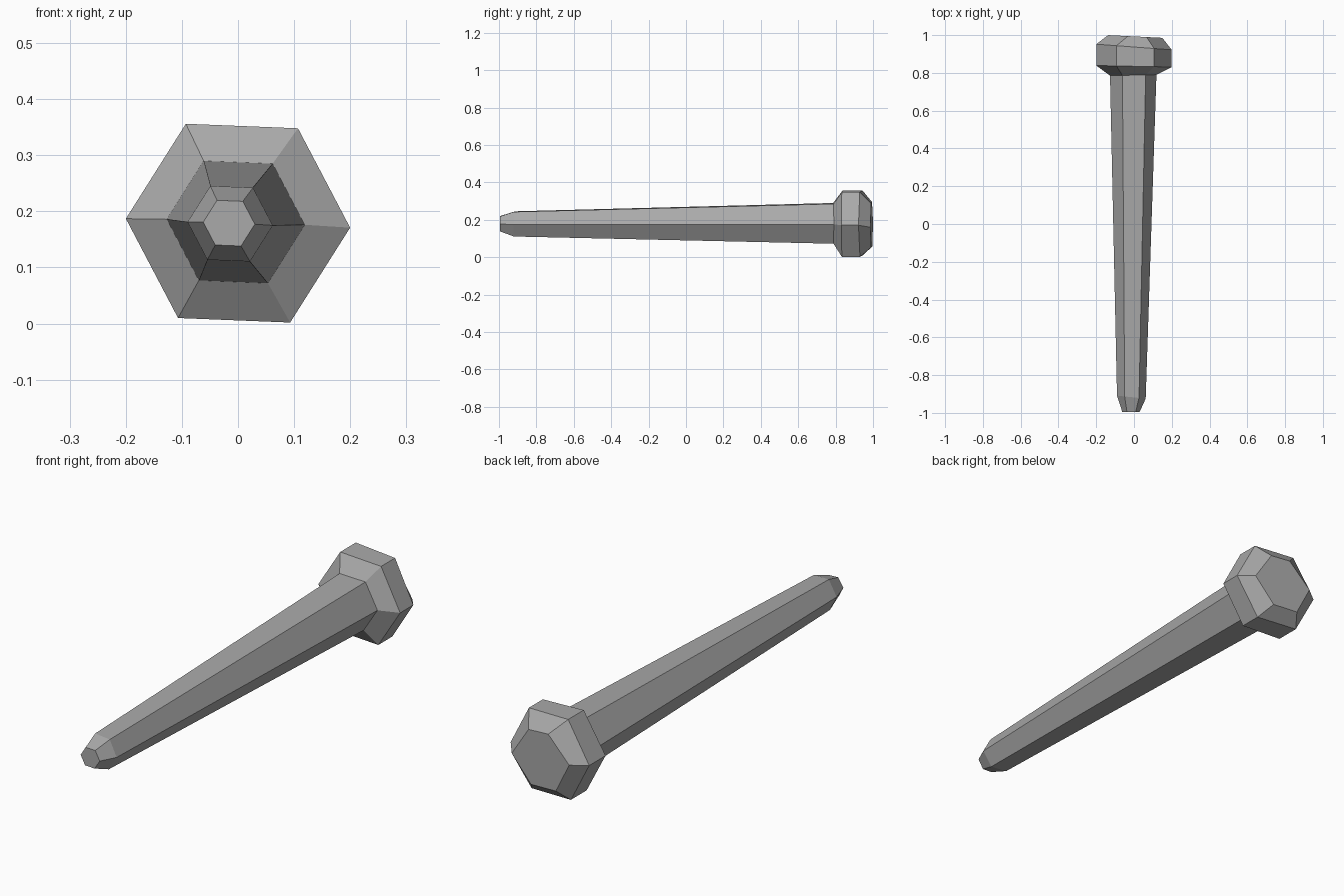
import bpy, bmesh, math

if "Cube" in bpy.data.objects:
    bpy.data.objects.remove(bpy.data.objects["Cube"], do_unlink=True)

iron = bpy.data.materials.new("worn grey iron")
iron.use_nodes = True
GREY = (0.40, 0.40, 0.40, 1)
iron.diffuse_color = GREY
iron.node_tree.nodes["Principled BSDF"].inputs["Base Color"].default_value = GREY

TURN = math.radians(-2.3)


def hexagon(cx, cz, radius, y, slant):
    """Hexagonal section, its plane slanted a little along x."""
    points = []
    for i in range(6):
        a = TURN + i * math.pi / 3
        x = cx + radius * math.cos(a)
        points.append((x, y + slant * x, cz + radius * math.sin(a)))
    return points


# Sections from the blunt tip to the widest part of the head
sections = [
    hexagon(-0.016, 0.179, 0.046, -0.995, 0.0),
    hexagon(-0.014, 0.178, 0.076, -0.918, -0.1),
    hexagon(-0.004, 0.181, 0.123, 0.788, 0.02),
    hexagon(0.0, 0.179, 0.200, 0.835, -0.02),
    hexagon(0.0, 0.179, 0.200, 0.937, -0.075),
]
# Uneven hammered end of the head
end = [(0.15, 0.16), (0.066, 0.288), (-0.032, 0.295),
       (-0.137, 0.19), (-0.07, 0.058), (0.054, 0.052)]
sections.append([(x, 0.993 - 0.05 * x, z) for x, z in end])

# Skin the sections into one closed spike
bm = bmesh.new()
rings = [[bm.verts.new(p) for p in s] for s in sections]
for a, b in zip(rings, rings[1:]):
    for i in range(6):
        j = (i + 1) % 6
        bm.faces.new((a[i], a[j], b[j], b[i]))
bm.faces.new(rings[0])
bm.faces.new(rings[-1])
bmesh.ops.recalc_face_normals(bm, faces=bm.faces)
mesh = bpy.data.meshes.new("spike")
bm.to_mesh(mesh)
bm.free()
mesh.materials.append(iron)
spike = bpy.data.objects.new("spike", mesh)
bpy.context.collection.objects.link(spike)
